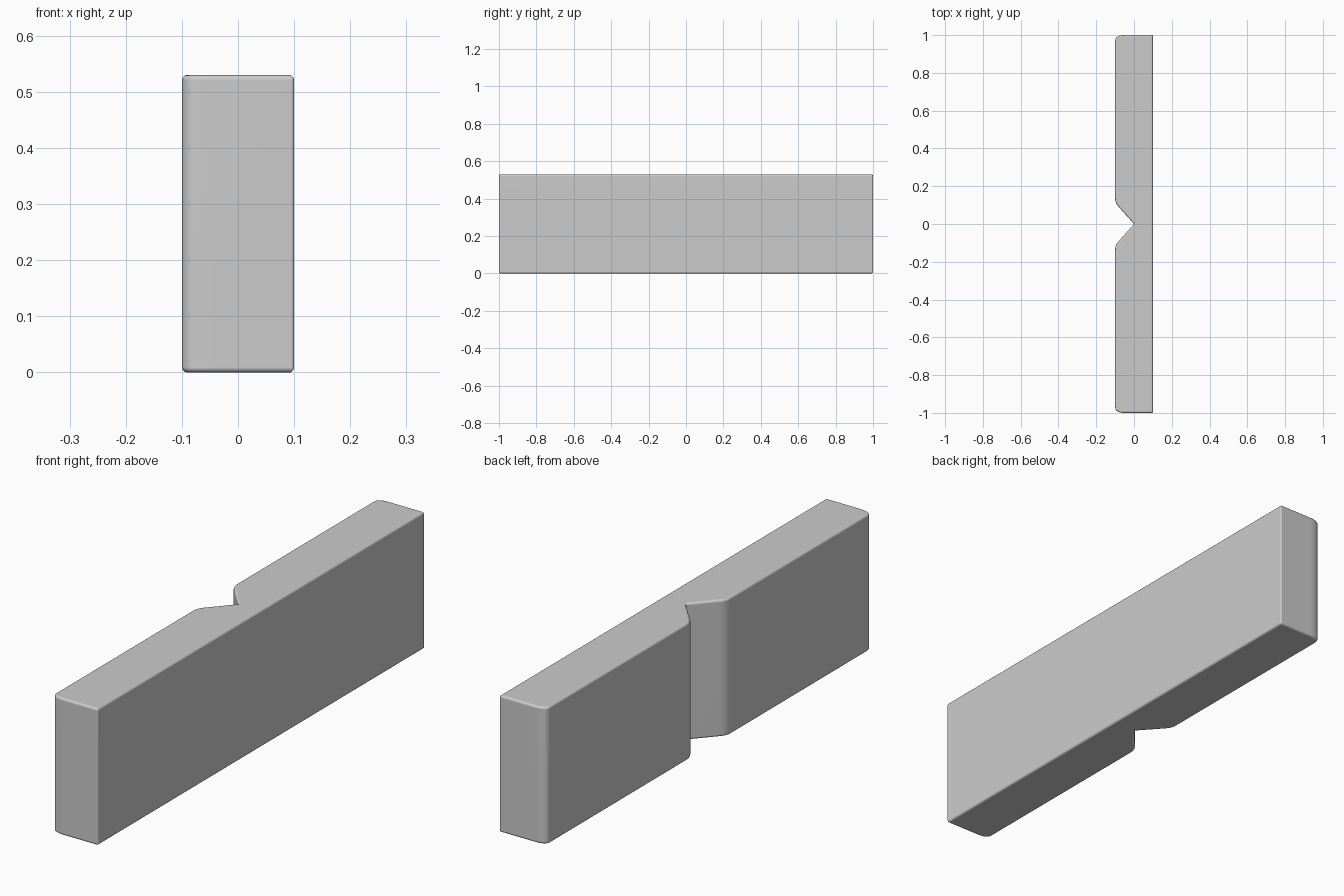
import bpy, bmesh
from mathutils import Vector

if "Cube" in bpy.data.objects:
    bpy.data.objects.remove(bpy.data.objects["Cube"])

HEIGHT = 0.53
# plan corners: x, y, rounding distance before, rounding distance after
half = [(0.1, 1.0, 0.006, 0.006), (-0.1, 1.0, 0.05, 0.03), (-0.1, 0.112, 0.025, 0.025)]
corners = half + [(0.0, 0.0, 0.004, 0.004)] + [(x, -y, b, a) for x, y, a, b in reversed(half)]


def rounded_profile(corners, steps=5):
    pts = []
    for i, (x, y, a, b) in enumerate(corners):
        p = Vector((x, y))
        prev = Vector(corners[i - 1][:2])
        nxt = Vector(corners[(i + 1) % len(corners)][:2])
        s = p + (prev - p).normalized() * a
        e = p + (nxt - p).normalized() * b
        for k in range(steps + 1):
            t = k / steps
            pts.append(s * (1 - t) ** 2 + p * 2 * t * (1 - t) + e * t * t)
    return pts


# notched block: extruded plan with softened top and bottom rims
bm = bmesh.new()
base = bm.faces.new([bm.verts.new((p.x, p.y, 0)) for p in rounded_profile(corners)])
top = bmesh.ops.extrude_face_region(bm, geom=[base], use_keep_orig=True)
bmesh.ops.translate(bm, vec=(0, 0, HEIGHT),
                    verts=[v for v in top["geom"] if isinstance(v, bmesh.types.BMVert)])
bmesh.ops.recalc_face_normals(bm, faces=bm.faces[:])
rims = [e for e in bm.edges if abs(e.verts[0].co.z - e.verts[1].co.z) < 1e-5]
bmesh.ops.bevel(bm, geom=rims, offset=0.009, segments=3, profile=0.5,
                affect='EDGES', clamp_overlap=False)
bmesh.ops.remove_doubles(bm, verts=bm.verts[:], dist=0.0003)
bmesh.ops.recalc_face_normals(bm, faces=bm.faces[:])

mesh = bpy.data.meshes.new("notched_block")
bm.to_mesh(mesh)
bm.free()
block = bpy.data.objects.new("notched_block", mesh)
bpy.context.collection.objects.link(block)
bpy.context.view_layer.objects.active = block
block.select_set(True)
bpy.ops.object.shade_smooth_by_angle(angle=0.7)
mod = block.modifiers.new("clean_shading", 'WEIGHTED_NORMAL')
mod.keep_sharp = True
